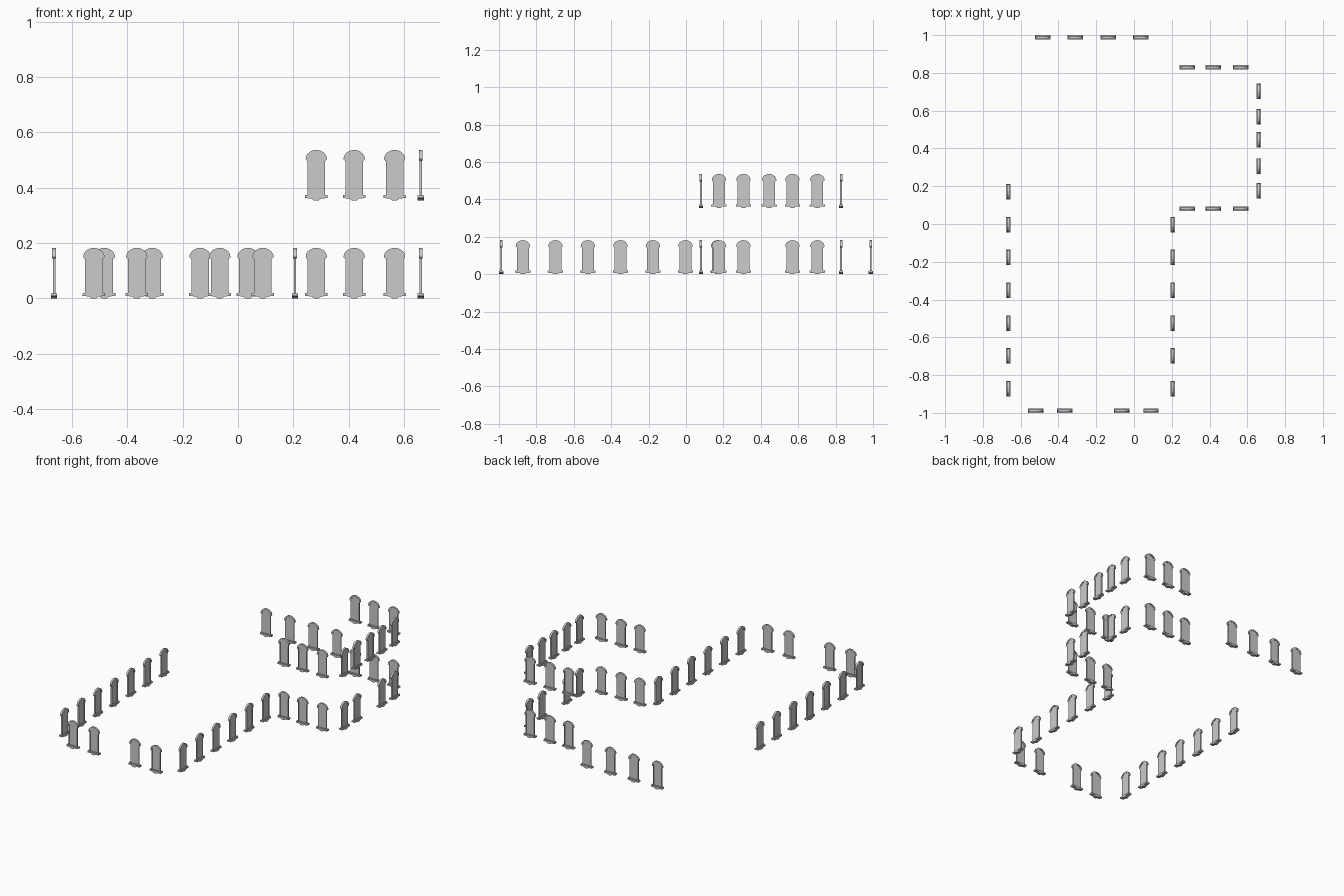
import bpy, bmesh
from math import sin, cos, pi, radians

if "Cube" in bpy.data.objects:
    bpy.data.objects.remove(bpy.data.objects["Cube"])


def prism(bm, outline, depth):
    """Extrude an x-z outline symmetrically about y = 0."""
    f = bm.faces.new([bm.verts.new((x, -depth / 2, z)) for x, z in outline])
    ext = bmesh.ops.extrude_face_region(bm, geom=[f])
    verts = [v for v in ext["geom"] if isinstance(v, bmesh.types.BMVert)]
    bmesh.ops.translate(bm, vec=(0, depth, 0), verts=verts)


def arc(rx, rz, z, n=14):
    return [(rx * cos(pi * i / n), z + rz * sin(pi * i / n)) for i in range(n + 1)]


def window_mesh():
    bm = bmesh.new()
    # arched pane
    prism(bm, arc(0.026, 0.026, 0.149) + [(-0.026, 0.018), (0.026, 0.018)], 0.006)
    # surrounding frame with thin jambs
    outer = [(0.0315, 0.018)] + arc(0.0315, 0.028, 0.149) + [(-0.0315, 0.018)]
    inner = [(0.026, 0.018)] + arc(0.026, 0.023, 0.149) + [(-0.026, 0.018)]
    prism(bm, outer + inner[::-1], 0.009)
    # hood over the arch
    outer = [(0.034, 0.143)] + arc(0.0385, 0.033, 0.149) + [(-0.034, 0.143)]
    inner = [(0.030, 0.143)] + arc(0.029, 0.025, 0.149) + [(-0.030, 0.143)]
    prism(bm, outer + inner[::-1], 0.013)
    # sill with a drop in the middle
    prism(bm, [(-0.040, 0.020), (-0.040, 0.008), (-0.018, 0.007), (-0.009, 0.001),
               (0.009, 0.001), (0.018, 0.007), (0.040, 0.008), (0.040, 0.020)], 0.014)
    prism(bm, [(-0.041, 0.017), (-0.041, 0.008), (-0.018, 0.007), (-0.009, 0.0),
               (0.009, 0.0), (0.018, 0.007), (0.041, 0.008), (0.041, 0.017)], 0.023)
    bmesh.ops.recalc_face_normals(bm, faces=bm.faces)
    me = bpy.data.meshes.new("arched_window")
    bm.to_mesh(me)
    bm.free()
    return me


MESH = window_mesh()


def place(name, x, y, z, angle):
    ob = bpy.data.objects.new(name, MESH)
    ob.location = (x, y, z)
    ob.rotation_euler.z = radians(angle)
    bpy.context.collection.objects.link(ob)


def row_x(name, y, xs, z=0, angle=0):
    for x in xs:
        place(name, x, y, z, angle)


def row_y(name, x, ys, z=0, angle=90):
    for y in ys:
        place(name, x, y, z, angle)


# main block
hall = [-0.872 + 0.1738 * k for k in range(7)]
row_x("front_window", -0.9885, [-0.521, -0.366, -0.066, 0.090])
row_x("back_window", 0.9885, [-0.483 + 0.173 * k for k in range(4)], angle=180)
row_y("left_window", -0.665, hall, angle=-90)
row_y("right_window", 0.206, hall[:6])

# two-storey wing
wing_x = [0.283, 0.420, 0.566]
wing_y = [0.702, 0.569, 0.445, 0.307, 0.176]
for z, floor in ((0, "lower"), (0.354, "upper")):
    row_x(floor + "_wing_front_window", 0.080, wing_x, z)
    row_x(floor + "_wing_back_window", 0.829, wing_x, z, 180)
    # the lower floor has a gap at the centre bay
    row_y(floor + "_wing_side_window", 0.661,
          [y for y in wing_y if z or y != 0.445], z)
